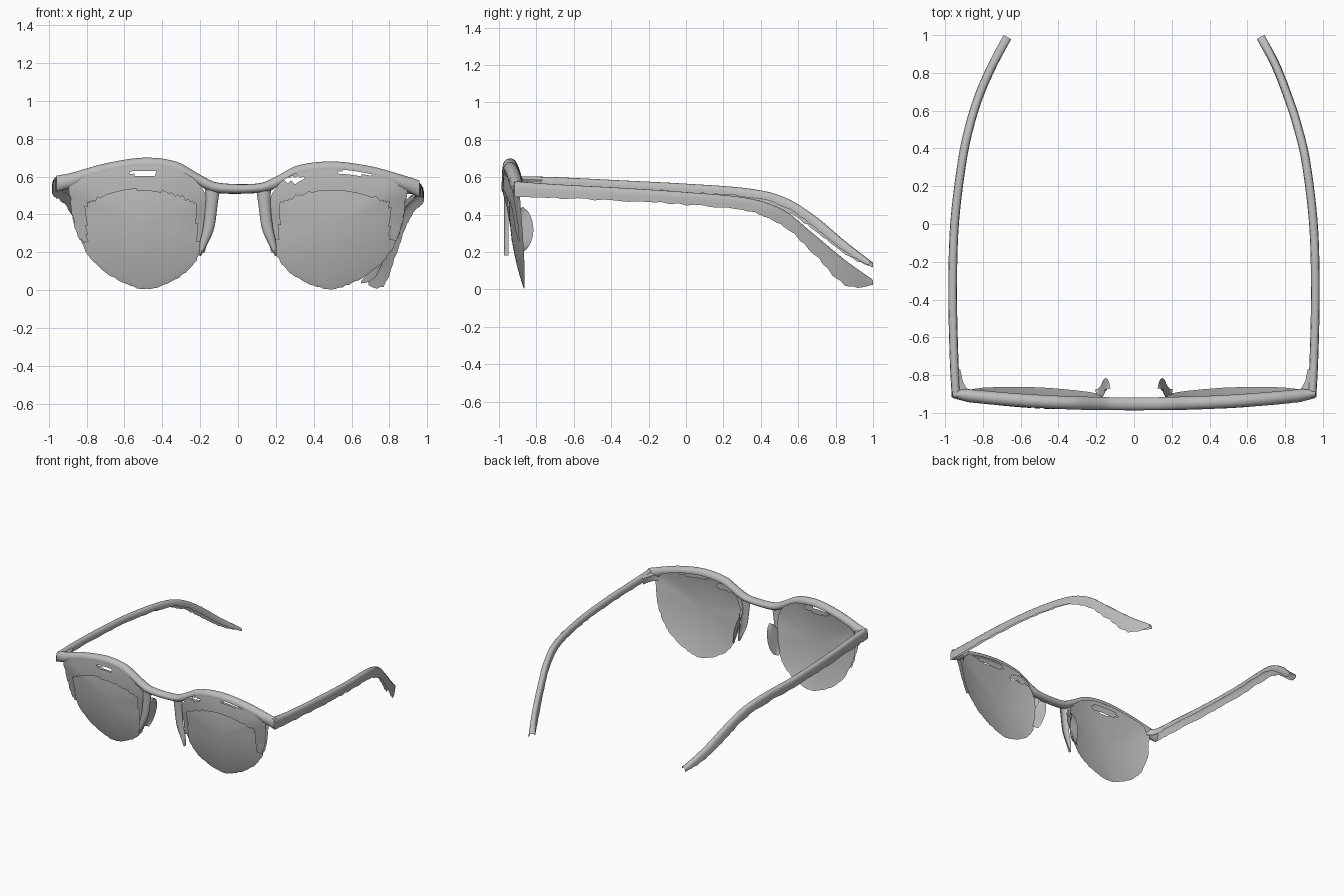
import bpy, bmesh, math, random
from mathutils import Vector

random.seed(4)
cube = bpy.data.objects.get("Cube")
if cube:
    bpy.data.objects.remove(cube)

grey = bpy.data.materials.new("plain grey")
grey.use_nodes = True
tone = (0.5, 0.5, 0.5, 1)
grey.diffuse_color = tone
shader = grey.node_tree.nodes["Principled BSDF"]
shader.inputs["Base Color"].default_value = tone
shader.inputs["Roughness"].default_value = 0.6


def spline(points, steps, closed=False):
    """Smooth path through points of any dimension."""
    pts = [Vector(p) for p in points]
    count = len(pts)

    def at(i):
        return pts[i % count] if closed else pts[max(0, min(count - 1, i))]

    path = []
    for i in range(count if closed else count - 1):
        a, b, c, d = (at(i + k) for k in (-1, 0, 1, 2))
        for s in range(steps):
            t = s / steps
            path.append(0.5 * (2 * b + (c - a) * t + (2 * a - 5 * b + 4 * c - d) * t * t
                               + (3 * b - a - 3 * c + d) * t ** 3))
    if not closed:
        path.append(pts[-1])
    return path


def sheet(name, rows, wrap=False, keep=None):
    """Skin rows of points; keep is a rule on face centres."""
    bm = bmesh.new()
    grid = [[bm.verts.new(p) for p in row] for row in rows]
    width = len(grid[0])
    for low, high in zip(grid, grid[1:]):
        for j in range(width if wrap else width - 1):
            k = (j + 1) % width
            bm.faces.new((low[j], low[k], high[k], high[j]))
    if keep:
        gone = [f for f in bm.faces if not keep(f.calc_center_median())]
        bmesh.ops.delete(bm, geom=gone, context="FACES")
    bmesh.ops.remove_doubles(bm, verts=bm.verts, dist=0.0005)
    bmesh.ops.recalc_face_normals(bm, faces=bm.faces)
    mesh = bpy.data.meshes.new(name)
    bm.to_mesh(mesh)
    bm.free()
    mesh.materials.append(grey)
    obj = bpy.data.objects.new(name, mesh)
    bpy.context.collection.objects.link(obj)
    bpy.ops.object.select_all(action="DESELECT")
    obj.select_set(True)
    bpy.context.view_layer.objects.active = obj
    bpy.ops.object.shade_smooth_by_angle(angle=math.radians(50))


# Brow bar and bridge: top edge (x, z) and thickness
brow = spline([(-.96, .605, .085), (-.88, .62, .08), (-.7, .67, .07), (-.5, .7, .07),
               (-.33, .68, .07), (-.2, .61, .065), (-.1, .567, .055), (.1, .563, .05),
               (.2, .6, .065), (.32, .66, .07), (.5, .68, .07), (.7, .655, .07),
               (.88, .605, .08), (.96, .58, .09)], 6)


def bow(x):
    return -.952 + .058 * abs(x) ** 2.2


# The bar is a full tube at bridge and ends, and an arch above the lenses
rows = []
for x, top, thick in brow:
    over_lens = min(1, max(0, (.36 - abs(abs(x) - .53)) / .06))
    start = -math.pi / 2 + over_lens * 1.4
    depth = .035 - .012 * max(0, abs(x) - .88) / .08
    ring = []
    for i in range(15):
        a = start + (math.pi - 2 * start) * i / 14
        ring.append((x, bow(x) + depth * math.cos(a), top - thick / 2 + thick / 2 * math.sin(a)))
    rows.append(ring)
sheet("brow_bar", rows)

# Lenses, each with a partial rim layer in front that runs up into the brow
outline = [(.5, .668), (.72, .64), (.88, .575), (.885, .45), (.855, .3), (.77, .15),
           (.64, .05), (.5, 0), (.37, .03), (.26, .1), (.19, .21), (.17, .35),
           (.17, .5), (.3, .64)]


def lens_rows(sign, is_rim):
    scale = .975 if sign > 0 else 1
    rim = spline([(x, z * scale + .003) for x, z in outline], 8, closed=True)
    middle = Vector((.51, .35))
    rows = []
    for step in range(25):
        r = step / 24
        row = []
        for p in rim:
            ragged = random.uniform(.98, 1) if step == 24 and p.y < .5 else 1
            q = middle.lerp(p, r * ragged)
            lean = (q.y - .35) / .35
            y = -.94 + .045 * r * r - .03 * lean + .05 * (q.x - .5)
            if is_rim:
                y -= .02 + .03 * max(0, lean)
            row.append((sign * q.x, y, q.y))
        rows.append(row)
    return rows


gaps = {"right": [(-.5, .62, .07)], "left": [(.62, .622, .1), (.3, .585, .05)]}
for side, sign in (("right", -1), ("left", 1)):

    def solid(c, grow=1):
        return all(((c.x - x) / (w * grow)) ** 2 + ((c.z - z) / (.015 * grow)) ** 2 > 1
                   for x, z, w in gaps[side])

    def lens_layer(c):
        return solid(c, 1.7)

    def rim_layer(c):
        across = abs(abs(c.x) - .51)
        arch = c.z > .53 - .9 * across ** 2
        edge = across > .29 and c.z > .26
        return solid(c) and (arch or edge)

    sheet(side + "_lens", lens_rows(sign, False), wrap=True, keep=lens_layer)
    sheet(side + "_front_rim", lens_rows(sign, True), wrap=True, keep=rim_layer)

    # Nose side: a tapering strand at the front and a leaf-shaped pad behind
    strand = spline([(.135, .545, .04), (.14, .45, .032), (.155, .33, .03),
                     (.18, .25, .022), (.2, .18, .004)], 5)
    rows = []
    for x, z, w in strand:
        rows.append([(sign * (x + w * math.cos(a)), -.95 - .022 * math.sin(a), z)
                     for a in [math.pi * i / 6 for i in range(7)]])
    sheet(side + "_nose_strand", rows)

    rows = []
    for i in range(13):
        t = i / 12
        half = .055 * math.sin(math.pi * t) ** .6 + .002
        z = .2 + .24 * t
        rows.append([(sign * (.19 - .05 * t - .015 * s), -.873 + half * s, z)
                     for s in (-1, -.5, 0, .5, 1)])
    sheet(side + "_nose_pad", rows)

# Temple arms: x, y, top edge and height, as channels open underneath
arms = {
    "right": [(-.942, -.915, .605, .08), (-.953, -.7, .6, .075), (-.96, -.35, .583, .07),
              (-.95, 0, .565, .07), (-.91, .33, .54, .07), (-.87, .52, .495, .075),
              (-.82, .68, .4, .085), (-.75, .84, .265, .08), (-.67, .99, .147, .03)],
    "left": [(.942, -.915, .578, .08), (.953, -.7, .562, .075), (.96, -.35, .543, .07),
             (.95, 0, .52, .068), (.91, .33, .488, .07), (.865, .52, .425, .09),
             (.82, .66, .315, .11), (.75, .84, .165, .14), (.67, .99, .055, .03)],
}
section = [(1, 1), (1, .7), (1, .4), (.85, .15), (.5, .03), (0, 0),
           (-.5, .03), (-.85, .15), (-1, .4), (-1, .65)]
for side, points in arms.items():
    path = spline(points, 8)
    sign = math.copysign(1, points[0][0])
    rows = []
    for i, (x, y, top, height) in enumerate(path):
        before, after = path[max(i - 1, 0)], path[min(i + 1, len(path) - 1)]
        along = Vector((after[0] - before[0], after[1] - before[1])).normalized()
        out = Vector((along.y, -along.x)) * sign
        ragged = height * random.uniform(.92, 1.06)
        rows.append([(x + out.x * .023 * u, y + out.y * .023 * u,
                      max(.005, top - v * (ragged if v > .6 else height)))
                     for u, v in section])
    sheet(side + "_temple_arm", rows)

    # Curved fillet in the corner behind the frame
    top = points[0][2]
    rows = []
    for y, reach in ((-.89, .065), (-.865, .035), (-.83, .018), (-.77, .005)):
        inner, outer = sign * (.925 - reach), sign * .94
        rows.append([(outer, y, top - .012), (inner, y, top - .025), (inner, y, top - .07)])
    sheet(side + "_hinge_fillet", rows)
